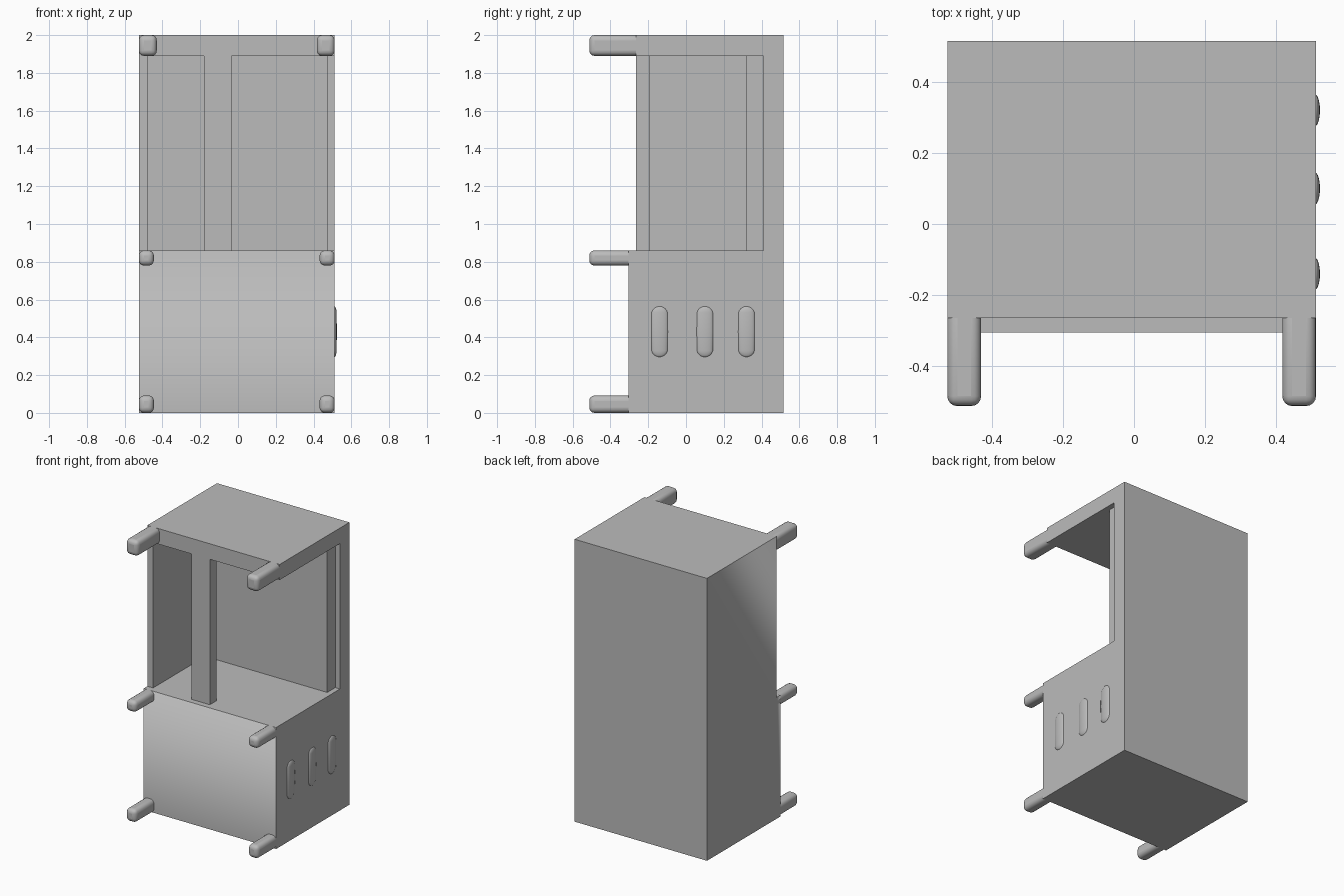
import bpy, bmesh, math
from mathutils import Matrix, Vector

if "Cube" in bpy.data.objects:
    bpy.data.objects.remove(bpy.data.objects["Cube"])

grey = bpy.data.materials.new("plain_grey")
grey.diffuse_color = (0.5, 0.5, 0.5, 1)
grey.use_nodes = True
grey.node_tree.nodes["Principled BSDF"].inputs["Base Color"].default_value = grey.diffuse_color


def box(name, x0, x1, y0, y1, z0, z1):
    """Box given by its limits on each axis."""
    bm = bmesh.new()
    size = Vector((x1 - x0, y1 - y0, z1 - z0))
    mid = Vector((x0 + x1, y0 + y1, z0 + z1)) / 2
    bmesh.ops.create_cube(bm, size=1, matrix=Matrix.Translation(mid) @ Matrix.Diagonal(size.to_4d()))
    mesh = bpy.data.meshes.new(name)
    bm.to_mesh(mesh)
    bm.free()
    ob = bpy.data.objects.new(name, mesh)
    bpy.context.collection.objects.link(ob)
    mesh.materials.append(grey)
    return ob


def soften(ob, width, segments=3):
    """Rounded edges with smooth shading."""
    bev = ob.modifiers.new("rounding", 'BEVEL')
    bev.width, bev.segments = width, segments
    bev.limit_method = 'ANGLE'
    bpy.ops.object.select_all(action='DESELECT')
    ob.select_set(True)
    bpy.context.view_layer.objects.active = ob
    bpy.ops.object.shade_smooth_by_angle(angle=math.radians(35))


# Cabinet block: base, back wall, left wall, roof and front post are left after the cuts
cabinet = box("cabinet", -0.525, 0.512, -0.305, 0.515, 0, 2)
cuts = {
    "upper_front_cut": (-1, 1, -1, -0.265, 0.86, 2.2),
    "left_opening_cut": (-0.48, -0.18, -1.1, -0.1, 0.86, 1.89),
    "right_opening_cut": (-0.035, 1.1, -1.1, -0.1, 0.86, 1.89),
    "inner_space_cut": (-0.48, 1.1, -0.19, 0.32, 0.86, 1.89),
    "corner_notch_cut": (0.475, 1.1, 0.2, 0.41, 0.86, 1.89),
}
for name, limits in cuts.items():
    cutter = box(name, *limits)
    cutter.hide_render = True
    cutter.hide_set(True)
    mod = cabinet.modifiers.new(name, 'BOOLEAN')
    mod.operation, mod.solver, mod.object = 'DIFFERENCE', 'EXACT', cutter
soften(cabinet, 0.018)

# Six arms reaching forward from the corners
for level, z0, z1, width in (("bottom", 0, 0.092, 0.08),
                             ("middle", 0.78, 0.86, 0.08),
                             ("top", 1.89, 2, 0.095)):
    for side, x0, x1 in (("left", -0.525, -0.525 + width),
                         ("right", 0.512 - width, 0.512)):
        arm = box(f"{level}_{side}_arm", x0, x1, -0.512, -0.2, z0, z1)
        soften(arm, 0.028, 4)

# Three raised slots on the right side
for i, y in enumerate((-0.14, 0.1, 0.32)):
    bm = bmesh.new()
    bmesh.ops.create_uvsphere(bm, u_segments=20, v_segments=12, radius=1)
    for v in bm.verts:
        v.co.z = v.co.z * 0.045 + math.copysign(0.09, v.co.z) * (abs(v.co.z) > 1e-4)
        v.co.x *= 0.014
        v.co.y *= 0.045
    bmesh.ops.translate(bm, verts=bm.verts, vec=(0.509, y, 0.43))
    mesh = bpy.data.meshes.new(f"side_slot_{i + 1}")
    bm.to_mesh(mesh)
    bm.free()
    mesh.materials.append(grey)
    slot = bpy.data.objects.new(mesh.name, mesh)
    bpy.context.collection.objects.link(slot)
    mesh.shade_smooth()
